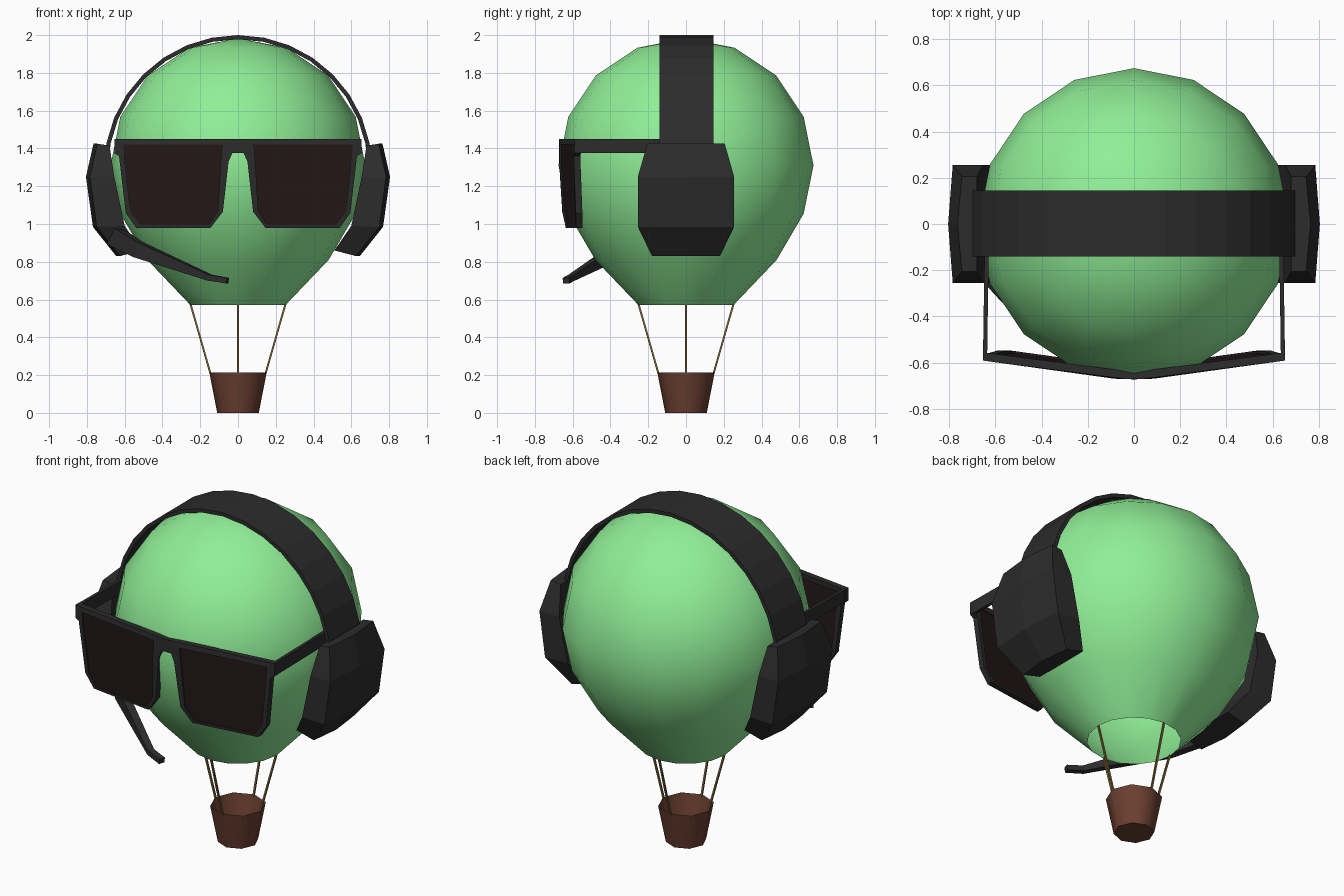
import bpy, bmesh, math
from mathutils import Vector

if "Cube" in bpy.data.objects:
    bpy.data.objects.remove(bpy.data.objects["Cube"])


def material(name, rgb):
    m = bpy.data.materials.new(name)
    m.diffuse_color = (*rgb, 1)
    m.use_nodes = True
    m.node_tree.nodes["Principled BSDF"].inputs["Base Color"].default_value = m.diffuse_color
    return m


GREEN = material("green_fabric", (0.28, 0.86, 0.31))
BLACK = material("black_plastic", (0.025, 0.025, 0.025))
LENS = material("dark_lens", (0.018, 0.009, 0.009))
BROWN = material("brown_wicker", (0.15, 0.05, 0.03))
ROPE = material("rope_tan", (0.2, 0.13, 0.04))


def loft(name, rings, mat, start=True, end=True, loop=False, smooth=None):
    """Skin a list of equal-length point rings."""
    bm = bmesh.new()
    vs = [[bm.verts.new(p) for p in r] for r in rings]
    n = len(rings[0])
    pairs = list(zip(vs, vs[1:])) + ([(vs[-1], vs[0])] if loop else [])
    for a, b in pairs:
        for i in range(n):
            j = (i + 1) % n
            bm.faces.new((a[i], a[j], b[j], b[i]))
    if start and not loop:
        bm.faces.new(vs[0])
    if end and not loop:
        bm.faces.new(vs[-1])
    bmesh.ops.remove_doubles(bm, verts=bm.verts, dist=1e-5)
    bmesh.ops.recalc_face_normals(bm, faces=bm.faces)
    me = bpy.data.meshes.new(name)
    bm.to_mesh(me)
    bm.free()
    me.materials.append(mat)
    ob = bpy.data.objects.new(name, me)
    bpy.context.collection.objects.link(ob)
    if smooth:
        bpy.ops.object.select_all(action='DESELECT')
        ob.select_set(True)
        bpy.context.view_layer.objects.active = ob
        bpy.ops.object.shade_smooth_by_angle(angle=math.radians(smooth))
    return ob


def circle(r, z, n):
    return [(r * math.cos(2 * math.pi * i / n), r * math.sin(2 * math.pi * i / n), z)
            for i in range(n)]


def bar(name, pts, sizes, mat):
    """Square-section bar along a path; sizes are (half width, half height)."""
    pts = [Vector(p) for p in pts]
    rings = []
    for i, (p, (w, h)) in enumerate(zip(pts, sizes)):
        d = (pts[min(i + 1, len(pts) - 1)] - pts[max(i - 1, 0)]).normalized()
        side = d.cross(Vector((0, 0, 1))).normalized()
        up = side.cross(d)
        rings.append([p + side * a * w + up * b * h
                      for a, b in ((-1, -1), (1, -1), (1, 1), (-1, 1))])
    return loft(name, rings, mat)


# Balloon envelope, open at the mouth
profile = [(0, 1.983), (0.258, 1.933), (0.477, 1.787), (0.623, 1.568), (0.675, 1.31),
           (0.623, 1.055), (0.48, 0.81), (0.253, 0.572)]
loft("envelope", [circle(r, z, 16) for r, z in profile], GREEN, False, False, smooth=60)

# Basket with open top
loft("basket", [circle(0.11, 0, 8), circle(0.152, 0.215, 8)], BROWN, True, False, smooth=60)

# Ropes
for k in range(4):
    c, s = math.cos(k * math.pi / 2), math.sin(k * math.pi / 2)
    bar(f"rope_{k}", [(0.145 * c, 0.145 * s, 0.205), (0.251 * c, 0.251 * s, 0.575)],
        [(0.005, 0.005)] * 2, ROPE)

# Headband arch
band = []
for k in range(-8, 9):
    a = k * math.pi / 16
    band.append([(r * math.sin(a), y, 1.29 + r * math.cos(a))
                 for r, y in ((0.688, -0.14), (0.71, -0.14), (0.71, 0.145), (0.688, 0.145))])
loft("headband", band, BLACK)

# Ear cups: half width, outer x/z, inner x/z from top to bottom
cup = [(0.205, 0.765, 1.425, 0.68, 1.415), (0.255, 0.805, 1.25, 0.655, 1.25),
       (0.255, 0.768, 0.985, 0.60, 0.99), (0.18, 0.645, 0.83, 0.51, 0.86)]
for s, side in ((1, "right"), (-1, "left")):
    loft(f"ear_cup_{side}",
         [[(s * (xo - 0.02), -w, zo), (s * xo, 0, zo), (s * (xo - 0.02), w, zo),
           (s * xi, w, zi), (s * xi, -w, zi)] for w, xo, zo, xi, zi in cup], BLACK)

# Microphone boom
bar("microphone_boom",
    [(-0.66, -0.2, 0.94), (-0.53, -0.345, 0.865), (-0.15, -0.605, 0.716), (-0.055, -0.635, 0.70)],
    [(0.03, 0.05), (0.025, 0.042), (0.018, 0.016), (0.018, 0.015)], BLACK)


# Sunglasses: the front wraps back at the sides and tucks in at the bottom
def front(x, z, depth, s):
    y = -0.672 + 0.08 * max(0, (x - 0.07) / 0.58) + 0.025 * max(0, (1.2 - z) / 0.22)
    return (s * x, y + depth, z)


outer = [(0.03, 1.45), (0.655, 1.45), (0.655, 1.375), (0.63, 1.36), (0.595, 1.06),
         (0.54, 0.98), (0.145, 0.98), (0.08, 1.065), (0.05, 1.33), (0.03, 1.375)]
inner = [(0.085, 1.42), (0.607, 1.42), (0.603, 1.375), (0.60, 1.34), (0.569, 1.065),
         (0.52, 0.995), (0.155, 0.995), (0.107, 1.07), (0.092, 1.32), (0.088, 1.37)]
for s, side in ((1, "right"), (-1, "left")):
    loft(f"glasses_rim_{side}",
         [[front(*o, 0, s), front(*i, 0, s), front(*i, 0.035, s), front(*o, 0.035, s)]
          for o, i in zip(outer, inner)], BLACK, loop=True)
    loft(f"lens_{side}", [[front(*p, d, s) for p in inner] for d in (0.008, 0.028)], LENS)
    bar(f"temple_arm_{side}", [(s * 0.645, -0.58, 1.4125), (s * 0.638, -0.1, 1.4125)],
        [(0.009, 0.0375)] * 2, BLACK)
bar("glasses_bridge", [(-0.03, -0.6545, 1.4125), (0.03, -0.6545, 1.4125)],
    [(0.0175, 0.0375)] * 2, BLACK)
